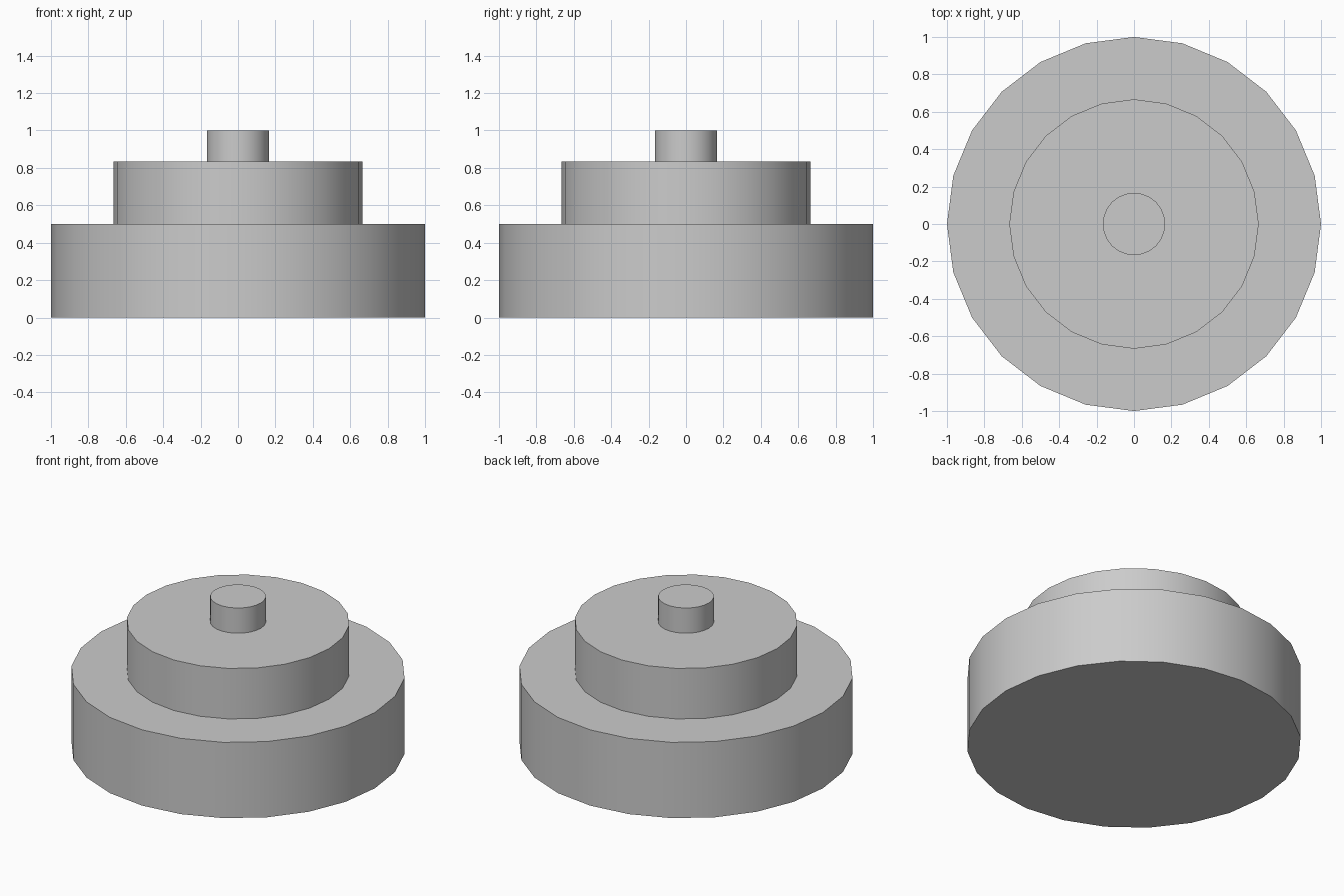
import bpy
import math

cube = bpy.data.objects.get("Cube")
if cube:
    bpy.data.objects.remove(cube, do_unlink=True)

# One plain grey for every tier
grey = bpy.data.materials.new("light_grey")
grey.use_nodes = True
colour = (0.6, 0.6, 0.6, 1)
grey.diffuse_color = colour
grey.node_tree.nodes["Principled BSDF"].inputs["Base Color"].default_value = colour


def tier(name, radius, bottom, top):
    """Upright 24-sided drum with smooth sides and crisp rims."""
    bpy.ops.mesh.primitive_cylinder_add(
        vertices=24, radius=radius, depth=top - bottom,
        location=(0, 0, (bottom + top) / 2))
    drum = bpy.context.object
    drum.name = name
    drum.data.materials.append(grey)
    bpy.ops.object.shade_smooth_by_angle(angle=math.radians(30))


# Stacked tiers, widest at the bottom
tier("base_tier", 1, 0, 0.5)
tier("middle_tier", 2 / 3, 0.5, 5 / 6)
tier("top_knob", 1 / 6, 5 / 6, 1)
